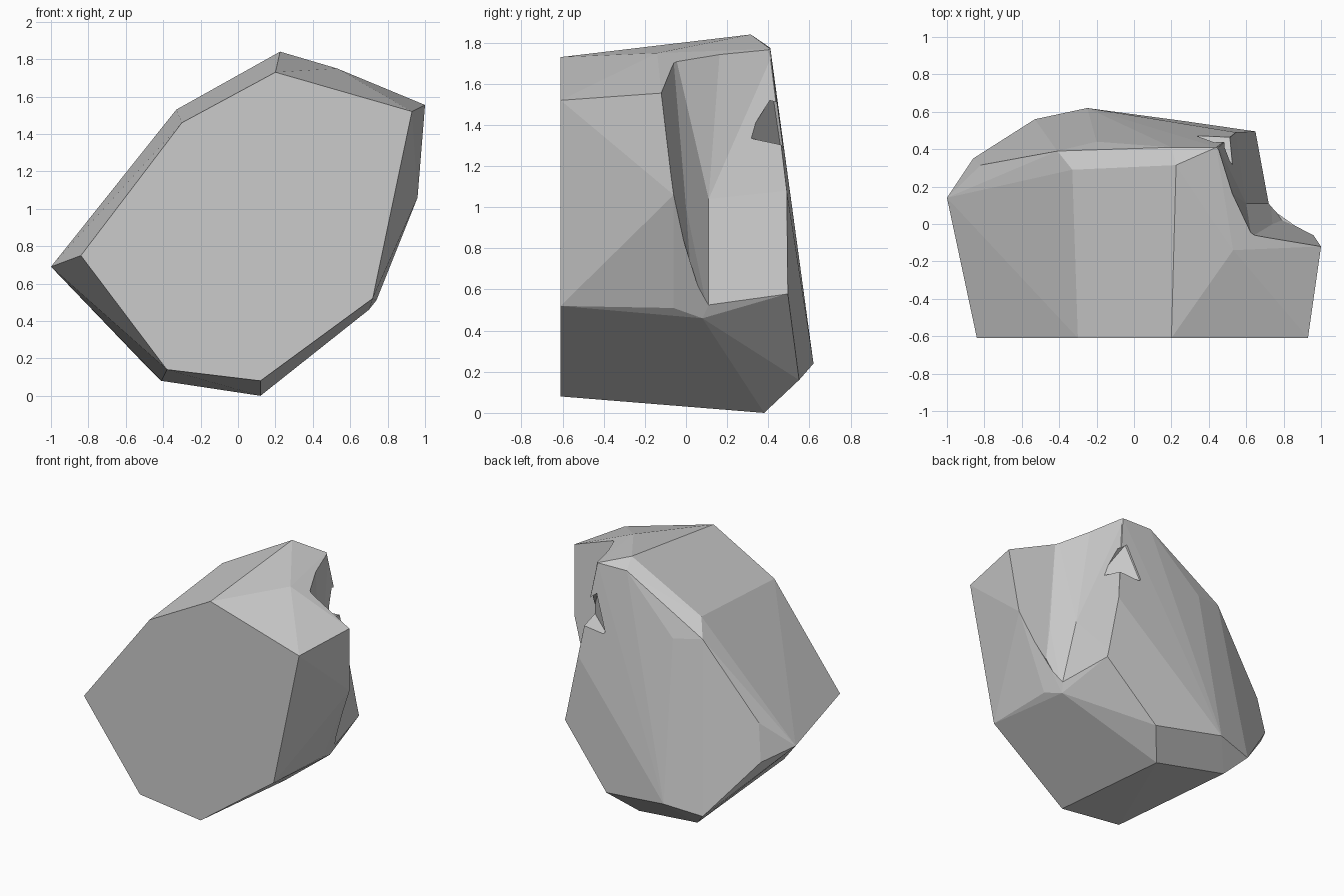
import bpy, bmesh, math
from mathutils import Vector

if "Cube" in bpy.data.objects:
    bpy.data.objects.remove(bpy.data.objects["Cube"])

# One flat stone colour
stone = bpy.data.materials.new("stone_grey")
stone.diffuse_color = (0.6, 0.6, 0.6, 1)
stone.use_nodes = True
stone.node_tree.nodes["Principled BSDF"].inputs["Base Color"].default_value = stone.diffuse_color


def hull(name, points):
    """Faceted convex solid around the given corner points."""
    bm = bmesh.new()
    for p in points:
        bm.verts.new(p)
    res = bmesh.ops.convex_hull(bm, input=bm.verts[:])
    loose = {v for v in res["geom_interior"] + res["geom_unused"]
             if isinstance(v, bmesh.types.BMVert)}
    bmesh.ops.delete(bm, geom=list(loose), context='VERTS')
    bmesh.ops.dissolve_limit(bm, angle_limit=math.radians(2),
                             verts=bm.verts[:], edges=bm.edges[:])
    bmesh.ops.recalc_face_normals(bm, faces=bm.faces[:])
    me = bpy.data.meshes.new(name)
    bm.to_mesh(me)
    bm.free()
    me.materials.append(stone)
    ob = bpy.data.objects.new(name, me)
    bpy.context.collection.objects.link(ob)
    return ob


def carve(body, cutter):
    """Subtract a cutter from the body and discard it."""
    cutter.hide_render = True
    mod = body.modifiers.new("carve", 'BOOLEAN')
    mod.operation, mod.solver, mod.object = 'DIFFERENCE', 'EXACT', cutter
    bpy.context.view_layer.objects.active = body
    bpy.ops.object.modifier_apply(modifier=mod.name)
    bpy.data.objects.remove(cutter)


def beyond(p, q, t=0.25):
    """Point past q on the line from p."""
    return q + (q - p) * t


# Flat sawn front
front = [(-.84, .75), (-.30, 1.46), (.20, 1.73), (.93, 1.52),
         (.72, .52), (.12, .08), (-.38, .14)]
front = [(x, -.61, z) for x, z in front]

# Corners of the crown, left flank, back and base
crown = [(-.33, .29, 1.53), (.225, .315, 1.84), (.53, -.14, 1.75),
         (-.41, .39, 1.42), (-.20, .44, 1.39), (.20, .41, 1.775), (.44, .41, 1.77)]
flank = [(-1, .14, .69), (-.82, .315, .88), (-.86, .35, .61)]
back = [(-.53, .56, .20), (-.25, .62, .24), (.30, .52, .88)]
base = [(-.41, .45, .08), (.12, .38, 0), (.27, .55, .16), (.74, -.06, .51), (.70, .08, .46)]

# Corners of the broken right-hand notch
lip_out, lip_in = Vector((1, -.12, 1.555)), Vector((.65, -.055, 1.65))
shelf_out, shelf_in = Vector((.96, -.06, 1.06)), Vector((.74, 0, 1.0))
wall_top, wall_mid, wall_low = Vector((.53, .16, 1.70)), Vector((.60, .11, 1.04)), Vector((.72, .11, .525))
side_top, side_mid, side_low = Vector((.46, .43, 1.71)), Vector((.545, .49, 1.08)), Vector((.65, .495, .58))
step = Vector((.79, .02, .72))
edge = Vector((.93, -.02, 1.0))

rock = hull("rock", front + crown + flank + back + base +
            [lip_out, lip_in, shelf_out, wall_top, wall_low, side_mid, side_low, step, edge])

# Notch: walls run past the rock on every open side
far_top, far_mid, far_low = (beyond(wall_top, side_top), beyond(wall_mid, side_mid),
                             beyond(wall_low, side_low))
lip_far, shelf_far = beyond(lip_in, lip_out), beyond(shelf_in, shelf_out)
notch = hull("notch_cutter", [
    lip_in, shelf_in, wall_top, wall_mid, wall_low, step, far_mid, lip_far, shelf_far,
    beyond(shelf_in, lip_in), beyond(shelf_far, lip_far), beyond(wall_mid, wall_top),
    beyond(far_mid, far_top), far_top, beyond(wall_mid, wall_low, .1), beyond(far_mid, far_low, .1),
    Vector((1.3, .6, 1.8)), Vector((1.2, .6, .7))])
carve(rock, notch)

# Small chipped ledge on the back right corner
chip = hull("chip_cutter", [(.55, .30, 1.34), (.46, .42, 1.34), (.33, .46, 1.29), (.43, .42, 1.56),
                            (.62, .62, 1.28), (.42, .62, 1.50), (.70, .36, 1.36)])
carve(rock, chip)
